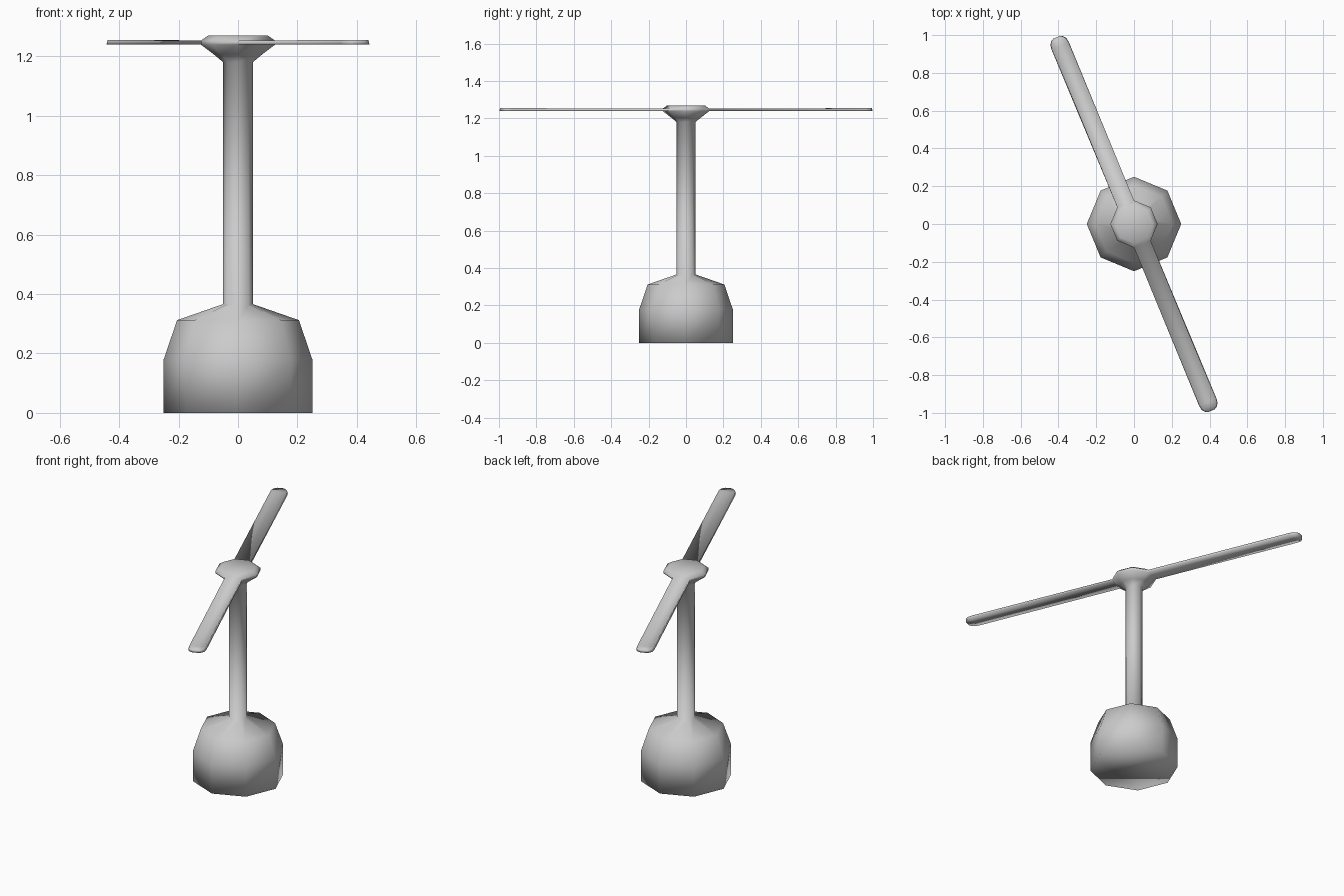
import bpy
import bmesh
from math import cos, sin, pi
from mathutils import Vector

if "Cube" in bpy.data.objects:
    bpy.data.objects.remove(bpy.data.objects["Cube"])

SIDES = 8
STEP = 2 * pi / SIDES

grey = bpy.data.materials.new("light_grey")
grey.use_nodes = True
grey.diffuse_color = (0.6, 0.6, 0.6, 1)
grey.node_tree.nodes["Principled BSDF"].inputs["Base Color"].default_value = (0.6, 0.6, 0.6, 1)

# Radius and height up the base, the mast and the hub
PROFILE = [(0.25, 0), (0.25, 0.18), (0.205, 0.312), (0.05, 0.366),
           (0.05, 1.18), (0.08, 1.205), (0.125, 1.239), (0.125, 1.252), (0.1, 1.27)]
HUB_RIM = 6
# Distance from the axis and half width towards a rounded blade tip
BLADE = [(1.02, 0.05), (1.046, 0.046), (1.062, 0.034), (1.07, 0.02)]
BLADE_LOW, BLADE_HIGH = 1.239, 1.255

bm = bmesh.new()


def bridge(lower, upper, skip=()):
    count = len(lower)
    for i in range(count):
        if i not in skip:
            j = (i + 1) % count
            bm.faces.new((lower[i], lower[j], upper[j], upper[i]))


# Turned body, with two openings in the hub rim for the blades
rings = [[bm.verts.new((r * cos(i * STEP), r * sin(i * STEP), z)) for i in range(SIDES)]
         for r, z in PROFILE]
openings = (2, 6)
for k in range(len(rings) - 1):
    bridge(rings[k], rings[k + 1], openings if k == HUB_RIM else ())
bm.faces.new(rings[0][::-1])
bm.faces.new(rings[-1])

# Blades grow out of the openings
for side in openings:
    angle = (side + 0.5) * STEP
    along = Vector((cos(angle), sin(angle), 0))
    across = Vector((-sin(angle), cos(angle), 0))
    low, high = rings[HUB_RIM], rings[HUB_RIM + 1]
    nxt = (side + 1) % SIDES
    section = [low[side], low[nxt], high[nxt], high[side]]
    for reach, half in BLADE:
        outer = []
        for sign, z, width in ((-1, BLADE_LOW, 1), (1, BLADE_LOW, 1),
                               (1, BLADE_HIGH, 0.9), (-1, BLADE_HIGH, 0.9)):
            point = along * reach + across * (sign * half * width)
            outer.append(bm.verts.new((point.x, point.y, z)))
        bridge(section, outer)
        section = outer
    bm.faces.new(section)

bmesh.ops.recalc_face_normals(bm, faces=bm.faces)
for face in bm.faces:
    face.smooth = True

mesh = bpy.data.meshes.new("rotor_on_stand")
bm.to_mesh(mesh)
bm.free()
mesh.materials.append(grey)
body = bpy.data.objects.new("rotor_on_stand", mesh)
bpy.context.collection.objects.link(body)
